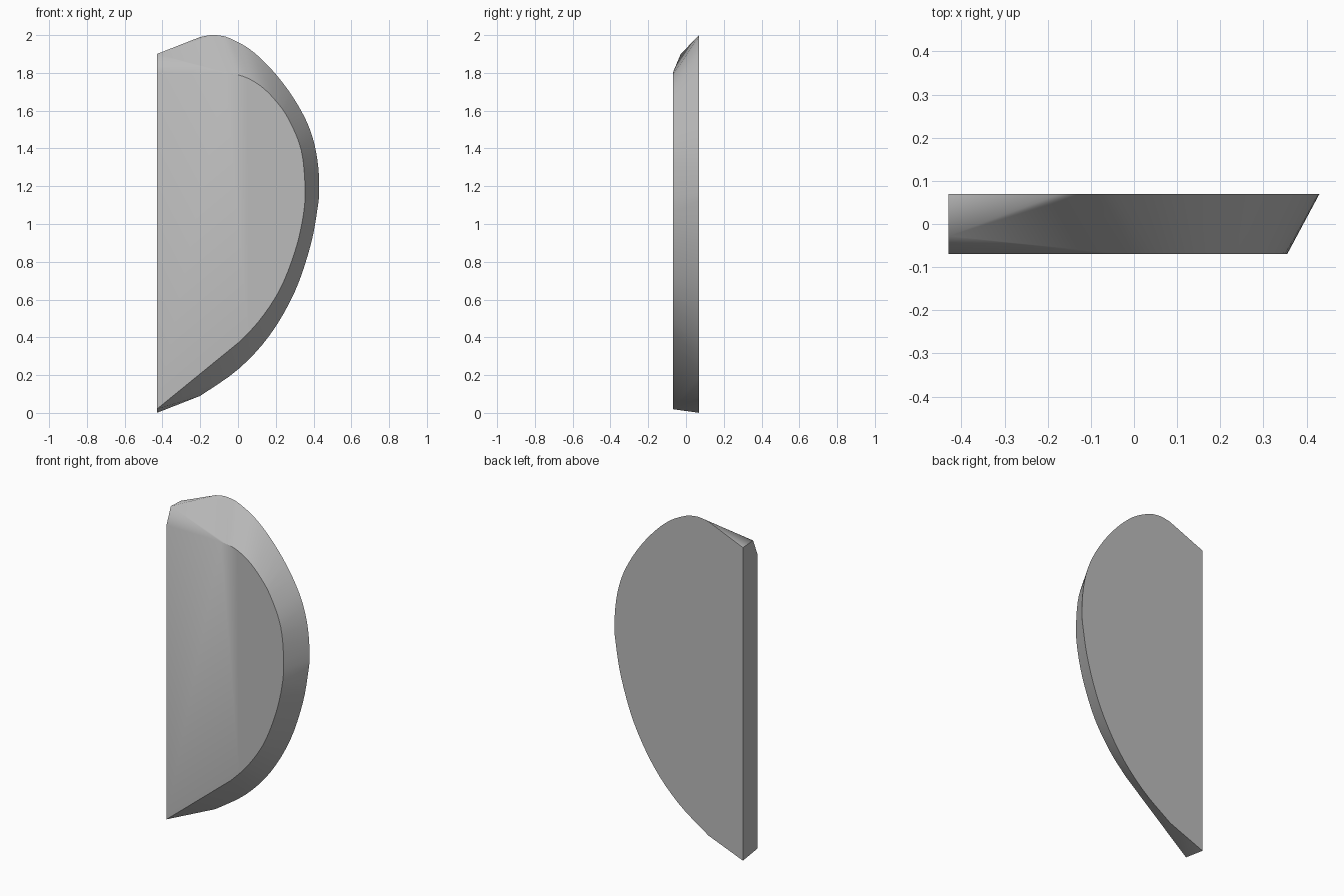
import bpy
import bmesh
import math
from mathutils import Vector

cube = bpy.data.objects.get("Cube")
if cube:
    bpy.data.objects.remove(cube)

LEFT, HALF = -0.43, 0.07


def smooth_path(points, steps=4):
    """Catmull-Rom curve through 2D points."""
    p = [Vector(q) for q in points]
    p = [2 * p[0] - p[1]] + p + [2 * p[-1] - p[-2]]
    out = []
    for a, b, c, d in zip(p, p[1:], p[2:], p[3:]):
        for i in range(steps):
            t = i / steps
            out.append(0.5 * (2 * b + (c - a) * t + (2 * a - 5 * b + 4 * c - d) * t ** 2
                              + (3 * b - a - 3 * c + d) * t ** 3))
    return out + [p[-2]]


# Outlines of the small front face and the larger back face (x, z)
front_arc = smooth_path([(0, .37), (.11, .485), (.22, .65), (.30, .85), (.343, 1.03),
                         (.355, 1.18), (.335, 1.39), (.265, 1.56), (.193, 1.66),
                         (.114, 1.735), (.024, 1.783), (-.066, 1.797)])
back_arc = smooth_path([(-.2, .09), (0, .23), (.167, .41), (.30, .64), (.385, .89),
                        (.422, 1.09), (.43, 1.18), (.424, 1.31), (.40, 1.44), (.355, 1.56),
                        (.272, 1.70), (.167, 1.83), (.06, 1.927), (-.045, 1.984),
                        (-.10, 1.998), (-.145, 2.0), (-.2, 1.99)])
front = [(LEFT, .02)] + front_arc + [(LEFT, 1.8)]
back = [(LEFT, 0)] + back_arc + [(LEFT, 1.895)]

# Sloped rim joins both outlines, with a small ridge corner on the flat side
bm = bmesh.new()
for outline, y in ((front, -HALF), (back, HALF)):
    for x, z in outline:
        bm.verts.new((x, y, z))
bm.verts.new((LEFT, -0.028, 1.9))
hull = bmesh.ops.convex_hull(bm, input=bm.verts)
loose = set(hull["geom_interior"]) | set(hull["geom_unused"])
bmesh.ops.delete(bm, geom=[v for v in loose if isinstance(v, bmesh.types.BMVert)],
                 context="VERTS")
bmesh.ops.dissolve_limit(bm, angle_limit=math.radians(0.3), verts=bm.verts, edges=bm.edges)
bmesh.ops.recalc_face_normals(bm, faces=bm.faces)
mesh = bpy.data.meshes.new("half_round_panel")
bm.to_mesh(mesh)
bm.free()

panel = bpy.data.objects.new("half_round_panel", mesh)
bpy.context.collection.objects.link(panel)

grey = bpy.data.materials.new("plain_grey")
grey.use_nodes = True
grey.diffuse_color = (0.5, 0.5, 0.5, 1)
grey.node_tree.nodes["Principled BSDF"].inputs["Base Color"].default_value = (0.5, 0.5, 0.5, 1)
mesh.materials.append(grey)

bpy.context.view_layer.objects.active = panel
panel.select_set(True)
bpy.ops.object.shade_smooth_by_angle(angle=math.radians(30))
